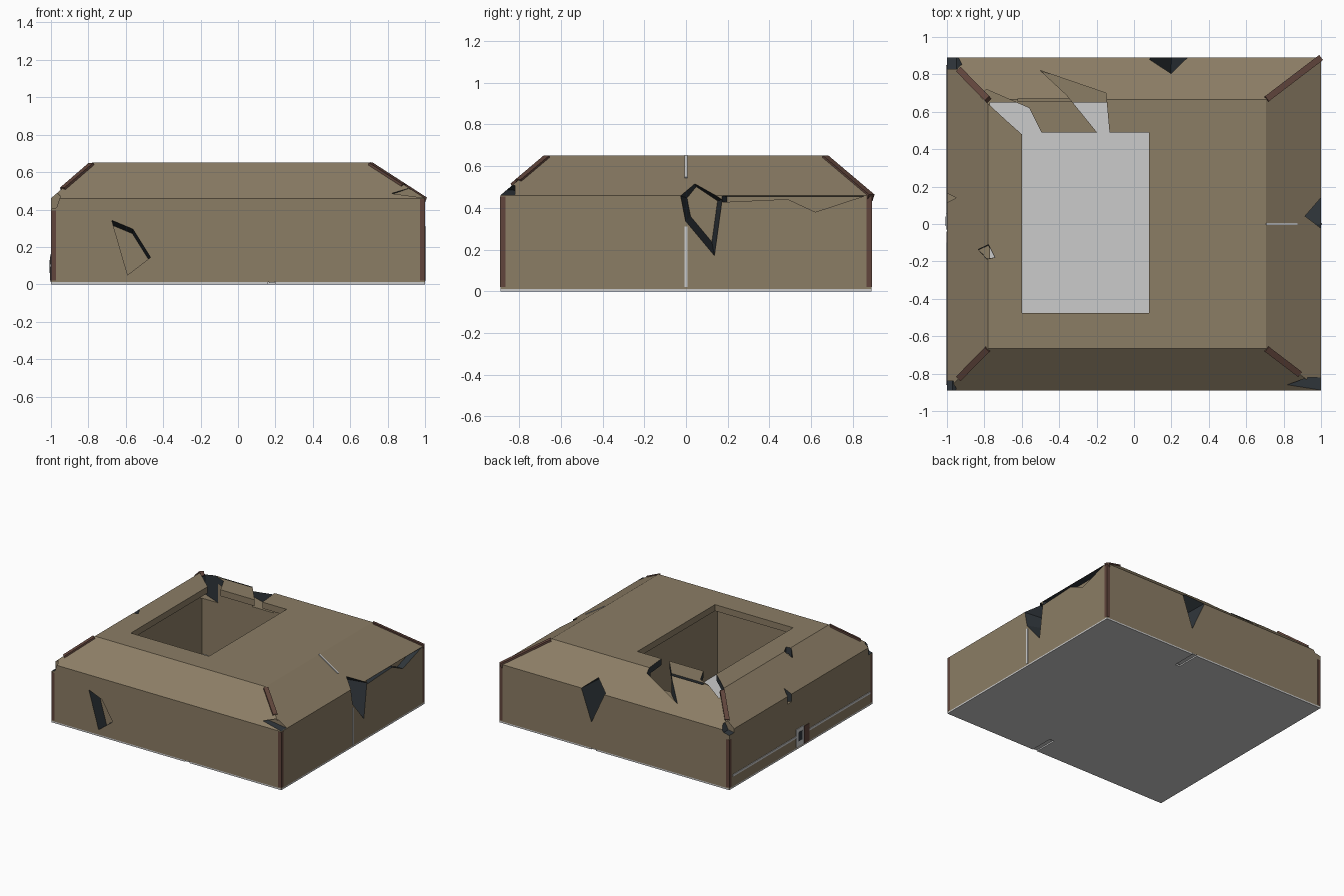
import bpy
from mathutils import Vector

if "Cube" in bpy.data.objects:
    bpy.data.objects.remove(bpy.data.objects["Cube"])


def mat(name, c):
    m = bpy.data.materials.new(name)
    m.diffuse_color = (*c, 1)
    m.use_nodes = True
    m.node_tree.nodes["Principled BSDF"].inputs["Base Color"].default_value = m.diffuse_color
    return m


BROWN = mat("tan_wall", (0.26, 0.205, 0.13))
DARK = mat("broken_edge", (0.03, 0.038, 0.045))
RED = mat("rust_trim", (0.12, 0.06, 0.045))


def loft(name, rings, mats=(), side=0, cap=0):
    """Closed solid through a list of equal-length rings."""
    n = len(rings[0])
    verts = [p for r in rings for p in r]
    faces = [tuple(range(n))[::-1], tuple(range(len(verts) - n, len(verts)))]
    for k in range(len(rings) - 1):
        for i in range(n):
            j = (i + 1) % n
            faces.append((k * n + i, k * n + j, k * n + n + j, k * n + n + i))
    me = bpy.data.meshes.new(name)
    me.from_pydata(verts, [], faces)
    for m in mats:
        me.materials.append(m)
    for f in me.polygons:
        f.material_index = cap if f.index < 2 else side
    ob = bpy.data.objects.new(name, me)
    bpy.context.collection.objects.link(ob)
    # consistent outward normals
    import bmesh
    bm = bmesh.new()
    bm.from_mesh(me)
    bmesh.ops.recalc_face_normals(bm, faces=bm.faces)
    bm.to_mesh(me)
    bm.free()
    return ob


def rect(x0, x1, y0, y1, z):
    return [(x0, y0, z), (x1, y0, z), (x1, y1, z), (x0, y1, z)]


def box(name, x0, x1, y0, y1, z0, z1, *mats):
    return loft(name, [rect(x0, x1, y0, y1, z0), rect(x0, x1, y0, y1, z1)], mats)


def subtract(target, cutter):
    cutter.hide_render = True
    mod = target.modifiers.new("cut", 'BOOLEAN')
    mod.operation = 'DIFFERENCE'
    mod.solver = 'EXACT'
    mod.object = cutter
    bpy.context.view_layer.objects.active = target
    bpy.ops.object.modifier_apply(modifier=mod.name)
    bpy.data.objects.remove(cutter)


def break_out(axis, pts, start, end, anchor=None, k=1.0):
    """Cut a jagged outline along an axis; it shrinks by k towards the anchor."""
    a = anchor or pts[0]
    inner = [(a[0] + (u - a[0]) * k, a[1] + (v - a[1]) * k) for u, v in pts]

    def place(u, v, d):
        return {'x': (d, u, v), 'y': (u, d, v), 'z': (u, v, d)}[axis]
    rings = [[place(u, v, start) for u, v in pts], [place(u, v, end) for u, v in inner]]
    subtract(body, loft("cutter", rings, (BROWN, DARK), side=1, cap=0))


def beam(name, p, q, w, *mats):
    p, q = Vector(p), Vector(q)
    h = w / 2
    L = (q - p).length
    ob = box(name, -h, h, -h, h, 0, L, *mats)
    ob.rotation_euler = (q - p).to_track_quat('Z', 'Y').to_euler()
    ob.location = p
    return ob


# floor plate with two slots holding light strips
floor = box("floor_plate", -1, 1, -0.89, 0.89, 0, 0.012)
for s in (-1, 1):
    subtract(floor, box("cutter", 0.16, 0.2, s * 0.8 - 0.1, s * 0.8 + 0.1, -0.1, 0.1))
    box("floor_strip", 0.165, 0.195, s * 0.8 - 0.09, s * 0.8 + 0.09, 0.006, 0.013)

# walls and roof
body = loft("walls_and_roof", [rect(-1, 1, -0.89, 0.89, 0.012),
                               rect(-1, 1, -0.89, 0.89, 0.46),
                               rect(-0.78, 0.705, -0.665, 0.665, 0.65)], (BROWN, DARK))
# inner room and roof opening
subtract(body, box("cutter", -0.77, 0.18, -0.65, 0.65, -0.1, 0.6, BROWN, DARK))
subtract(body, box("cutter", -0.6, 0.08, -0.475, 0.49, 0.55, 0.9, BROWN, DARK))

# roof cracks behind the opening
break_out('z', [(-.60, .48), (-.69, .56), (-.82, .68), (-.79, .72), (-.56, .62), (-.49, .48)],
          0.9, 0.45)
break_out('z', [(-.19, .48), (-.36, .69), (-.50, .82), (-.15, .70), (-.13, .48)], 0.9, 0.5)
break_out('z', [(-.62, .654), (-.30, .654), (-.30, .672), (-.62, .672)], 0.9, 0.58)
# small roof hole, left edge chip
break_out('z', [(-.845, -.13), (-.78, -.10), (-.74, -.18), (-.79, -.19)], 0.9, 0.53, (-.77, -.17), 0.8)
break_out('z', [(-1.05, .19), (-.95, .14), (-1.05, .09)], 0.9, 0.4)
# front dent
break_out('y', [(-.68, .36), (-.56, .31), (-.46, .15), (-.59, .05)], -0.95, -0.79, (-.59, .05), 0.85)
# right side breach and long chip below the eave
break_out('x', [(-.035, .46), (.03, .54), (.18, .44), (.14, .15), (-.01, .33)], 1.05, 0.84, (.09, .42), 0.68)
break_out('x', [(.15, .462), (.87, .462), (.62, .38), (.48, .445), (.15, .43)], 1.05, 0.95, (.62, .38), 0.9)
# back breach, opens into the room
break_out('y', [(.29, .46), (.20, .54), (.08, .47), (.20, .21)], 0.95, 0.6, (.18, .42), 0.85)
# broken corners
break_out('y', [(-1.05, .39), (-.97, .41), (-.95, .47), (-1.0, .53), (-1.05, .53)], -0.95, -0.84)
break_out('y', [(-1.05, .42), (-.95, .44), (-.92, .49), (-1.0, .55), (-1.05, .55)], 0.95, 0.83)
break_out('y', [(.79, .49), (.89, .525), (1.05, .47), (1.05, .455)], -0.95, -0.82, (1.0, .46), 0.8)

# corner trims: posts and hip ridges
for sx in (-1, 1):
    for sy in (-1, 1):
        broken = sx < 0
        top = 0.395 if broken else 0.455
        x, y = sx * 0.9875, sy * 0.8775
        beam("corner_post", (x, y, 0.02), (x, y, top), 0.027, RED)
        lo = Vector((sx * 1.0, sy * 0.89, 0.455))
        hi = Vector((-0.78 if sx < 0 else 0.705, sy * 0.665, 0.645))
        down = Vector((0, 0, -0.01))
        start = 0.3 if broken else (0.4 if sy < 0 else 0.02)
        beam("hip_trim", lo.lerp(hi, start) + down, hi + down, 0.034, RED)

# light strip up the right side, interrupted by the breach
beam("side_strip", (0.999, 0, 0.02), (0.999, 0, 0.31), 0.012)
beam("side_strip_upper", (0.87, 0, 0.543), (0.705, 0, 0.649), 0.012)

# rail and small service box on the left side
beam("left_rail", (-0.997, 0.85, 0.1), (-0.997, 0.06, 0.1), 0.016)
beam("left_rail", (-0.997, -0.1, 0.1), (-0.997, -0.86, 0.1), 0.016)
box("service_box", -1.005, -0.98, -0.03, 0.06, 0.02, 0.16)
box("service_box_panel", -1.007, -0.98, -0.01, 0.04, 0.06, 0.13, DARK)
box("service_post", -1.003, -0.98, -0.1, -0.04, 0.012, 0.15, RED)
